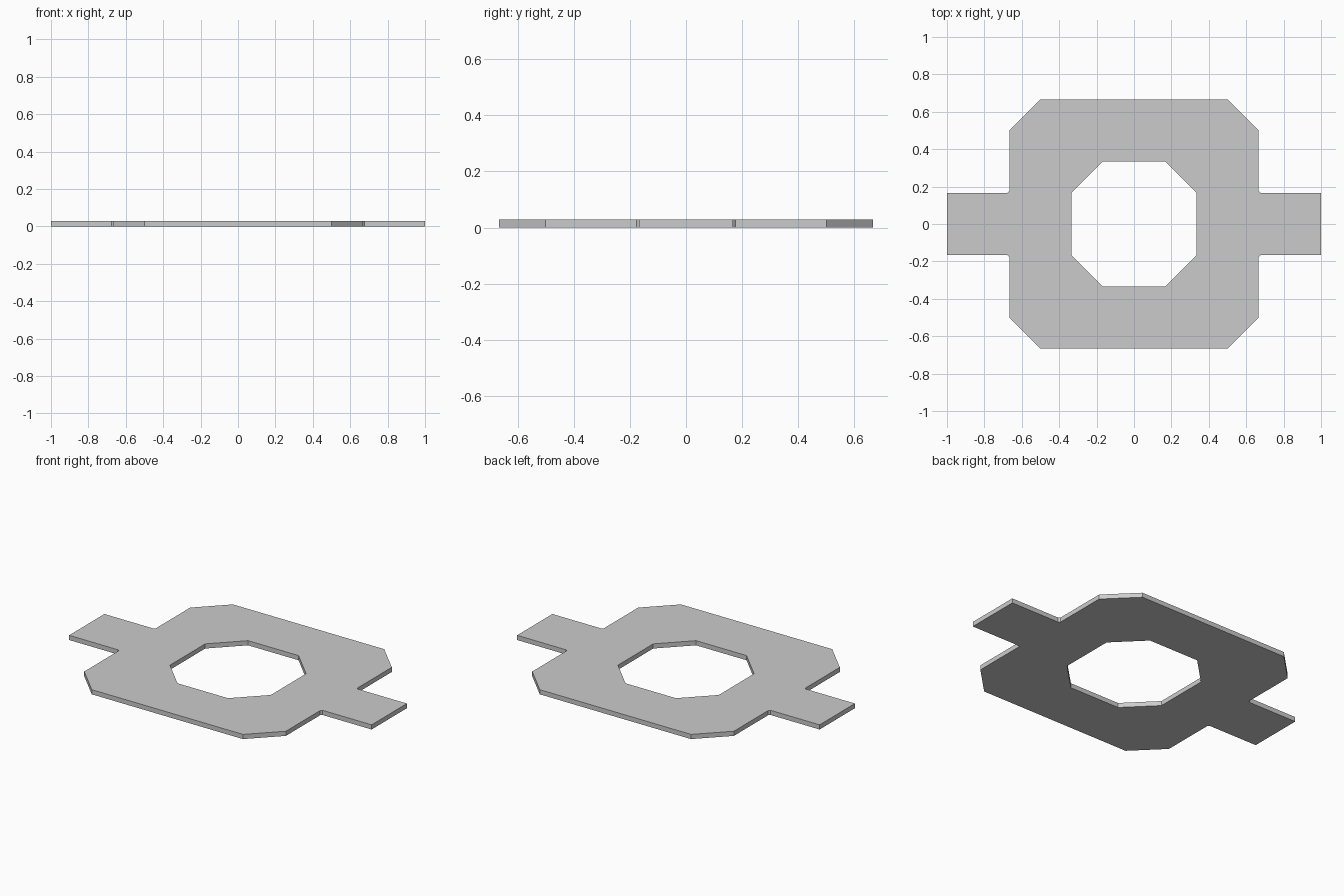
import bpy

if "Cube" in bpy.data.objects:
    bpy.data.objects.remove(bpy.data.objects["Cube"])

THICK = 0.028
A, B, C, D = 1 / 6, 1 / 3, 1 / 2, 2 / 3
E = 0.009  # tiny relief at the inner corner of each tab

# One quarter of the plate outline, counter-clockwise: tab, cut corner, octagonal hole
quarter = [(B, 0), (1, 0), (1, A), (D + E, A), (D, A + E), (D, C), (C, D),
           (0, D), (0, B), (A, B), (B, A)]

mesh = bpy.data.meshes.new("tabbed_plate")
mesh.from_pydata([(x, y, 0) for x, y in quarter], [], [range(len(quarter))])
plate = bpy.data.objects.new("tabbed_plate", mesh)
bpy.context.collection.objects.link(plate)

# Mirror the quarter into the full plate
mirror = plate.modifiers.new("mirror", "MIRROR")
mirror.use_axis = (True, True, False)
mirror.merge_threshold = 0.0005

# Give the plate its thickness, upward from z = 0
solid = plate.modifiers.new("thickness", "SOLIDIFY")
solid.thickness = THICK
solid.offset = 1
